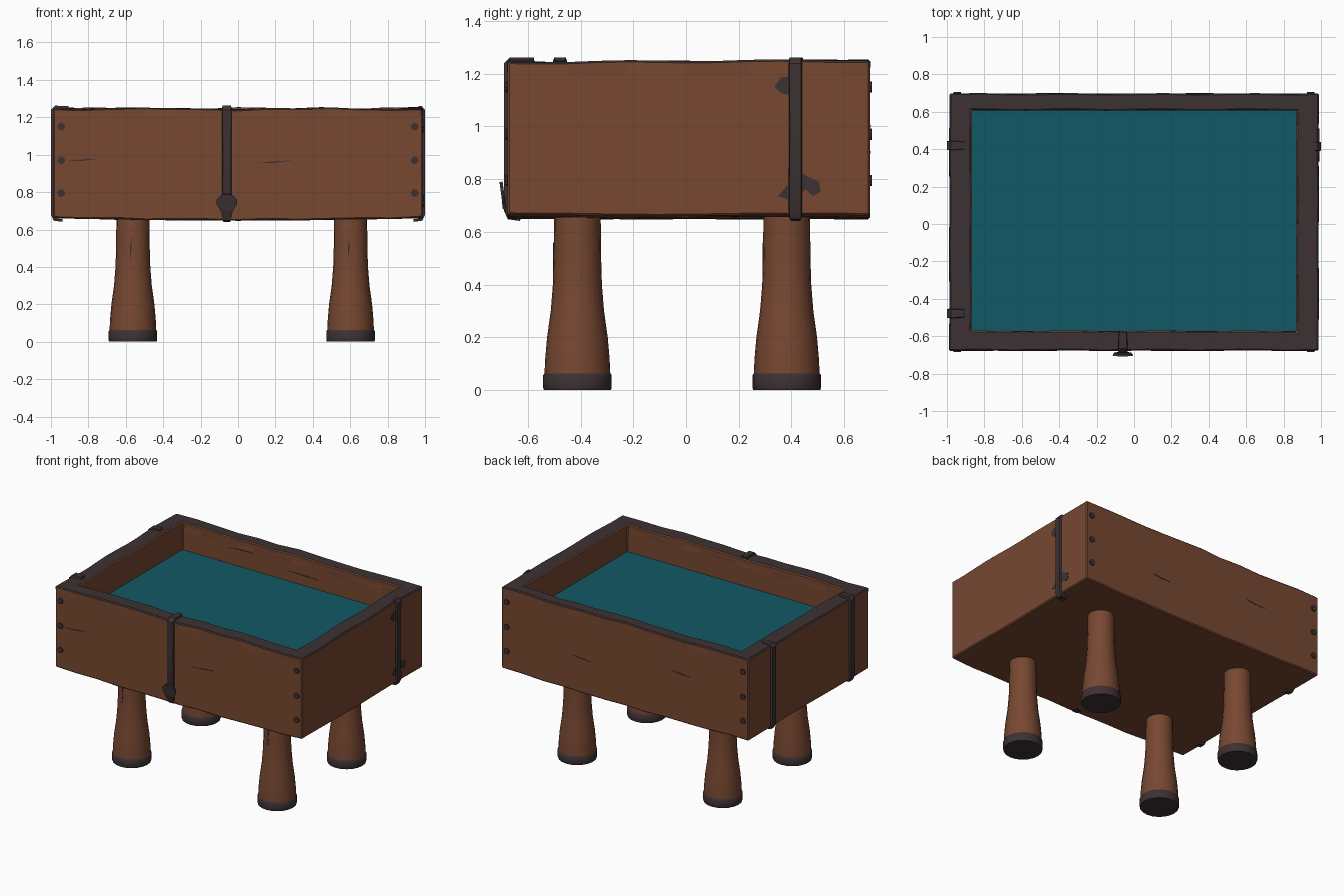
import bpy, bmesh, math
from mathutils import Matrix, Vector

if "Cube" in bpy.data.objects:
    bpy.data.objects.remove(bpy.data.objects["Cube"])


def material(name, rgb):
    m = bpy.data.materials.new(name)
    m.diffuse_color = (*rgb, 1)
    m.use_nodes = True
    m.node_tree.nodes["Principled BSDF"].inputs["Base Color"].default_value = m.diffuse_color
    return m


WOOD = material("brown wood", (0.185, 0.064, 0.031))
IRON = material("dark iron", (0.046, 0.031, 0.033))
WATER = material("teal water", (0.0058, 0.098, 0.132))


def make(name, bm, mats, smooth=None):
    bmesh.ops.recalc_face_normals(bm, faces=bm.faces)
    me = bpy.data.meshes.new(name)
    bm.to_mesh(me)
    bm.free()
    for m in mats:
        me.materials.append(m)
    ob = bpy.data.objects.new(name, me)
    bpy.context.collection.objects.link(ob)
    if smooth:
        bpy.context.view_layer.objects.active = ob
        ob.select_set(True)
        bpy.ops.object.shade_smooth_by_angle(angle=math.radians(smooth))
        ob.select_set(False)
    return ob


# Trough: block with a hollowed top, subdivided and gently warped
bm = bmesh.new()
bmesh.ops.create_cube(bm, size=1)
for v in bm.verts:
    v.co = Vector((v.co.x * 1.975, v.co.y * 1.375 + 0.01, 0.955 + v.co.z * 0.585))
top = max(bm.faces, key=lambda f: f.calc_center_median().z)
bmesh.ops.inset_region(bm, faces=[top], thickness=0.1)
for v in top.verts:
    v.co.x = math.copysign(0.87, v.co.x)
    v.co.y = 0.608 if v.co.y > 0 else -0.572
down = bmesh.ops.extrude_face_region(bm, geom=[top])
bmesh.ops.delete(bm, geom=[top], context='FACES_ONLY')
for v in down["geom"]:
    if isinstance(v, bmesh.types.BMVert):
        v.co.z = 1.02
bmesh.ops.subdivide_edges(bm, edges=bm.edges[:], cuts=11, use_grid_fill=True)
bmesh.ops.recalc_face_normals(bm, faces=bm.faces)
for f in bm.faces:
    f.material_index = 1 if f.normal.z > 0.7 and f.calc_center_median().z > 1.2 else 0
for v in bm.verts:
    x, y, z = v.co
    if z > 1.2:
        v.co.z += 0.004 * math.sin(7 * x + 2 * y) + 0.003 * math.sin(17 * x + 11 * y)
        v.co.y += 0.003 * math.sin(13 * x)
        v.co.x += 0.003 * math.sin(12 * y)
    elif z < 0.7:
        v.co.z -= 0.013 * (1 - x * x) + 0.003 * math.sin(15 * x + 6 * y)
trough = make("trough", bm, [WOOD, IRON])
bev = trough.modifiers.new("worn edges", 'BEVEL')
bev.width = 0.008
bev.limit_method = 'ANGLE'
bev.angle_limit = math.radians(60)

# Water surface
bm = bmesh.new()
bmesh.ops.create_grid(bm, x_segments=1, y_segments=1, size=1)
for v in bm.verts:
    v.co = Vector((v.co.x * 0.872, 0.018 + v.co.y * 0.592, 1.05))
make("water", bm, [WATER])


# Legs: flared round posts with an iron shoe
def lathe(name, profile, mat, x, y, sides=20):
    bm = bmesh.new()
    rings = []
    for r, z in profile:
        rings.append([bm.verts.new((x + r * math.cos(2 * math.pi * i / sides),
                                    y + r * math.sin(2 * math.pi * i / sides), z))
                      for i in range(sides)])
    for a, b in zip(rings, rings[1:]):
        for i in range(sides):
            j = (i + 1) % sides
            bm.faces.new((a[i], a[j], b[j], b[i]))
    bm.faces.new(rings[0])
    bm.faces.new(rings[-1])
    return make(name, bm, [mat], 40)


LEG = [(0.125, 0.06), (0.122, 0.12), (0.115, 0.2), (0.101, 0.3),
       (0.093, 0.4), (0.09, 0.5), (0.088, 0.69)]
SHOE = [(0.127, 0), (0.13, 0.008), (0.13, 0.056), (0.124, 0.064)]


# Flat plate from an outline on a wall; place maps (u, v, depth) to 3D
def plate(name, outline, depth, place, mat=IRON):
    bm = bmesh.new()
    lo = [bm.verts.new(place(u, v, -0.003)) for u, v in outline]
    hi = [bm.verts.new(place(u, v, depth)) for u, v in outline]
    bm.faces.new(lo)
    bm.faces.new(hi)
    for i in range(len(lo)):
        j = (i + 1) % len(lo)
        bm.faces.new((lo[i], lo[j], hi[j], hi[i]))
    make(name, bm, [mat])


def on_front(u, v, d): return (u, -0.6775 - d, v)
def on_back(u, v, d): return (u, 0.6975 + d, v)
def on_right(u, v, d): return (0.9875 + d, u, v)
def on_inner_back(u, v, d): return (u, 0.608 - d, v)


def crack(name, u, v, length, tilt, place):
    c, s = math.cos(tilt), math.sin(tilt)
    pts = [(-0.5, 0), (0, -0.004), (0.5, 0.003), (0.1, 0.005)]
    plate(name, [(u + a * length * c - b * s, v + a * length * s + b * c)
                 for a, b in pts], 0.002, place)


for sx, x in (("left", -0.562), ("right", 0.602)):
    for sy, y in (("front", -0.412), ("back", 0.382)):
        lathe(f"{sy}_{sx}_leg", LEG, WOOD, x, y)
        lathe(f"{sy}_{sx}_shoe", SHOE, IRON, x, y)
        crack(f"{sy}_{sx}_leg_crack", x - 0.01, 0.5, 0.12, 1.5,
              lambda u, v, d, y=y: (u, y - 0.09 - d, v))

# Wood cracks on the planks
for i, (u, v, n, t) in enumerate([(0.19, 0.96, 0.2, 0.06), (-0.84, 0.97, 0.18, 0.05)]):
    crack(f"front_crack_{i}", u, v, n, t, on_front)
for i, (u, v, n, t) in enumerate([(-0.4, 1.17, 0.2, 0.03), (0.1, 1.12, 0.25, -0.04)]):
    crack(f"inner_crack_{i}", u, v, n, t, on_inner_back)
for i, (u, v) in enumerate([(0.35, 0.9), (-0.45, 1.0)]):
    crack(f"back_crack_{i}", u, v, 0.15, 0.05, on_back)

# Nails at the corners of the long planks
for side, place in (("front", on_front), ("back", on_back)):
    for x in (-0.945, 0.945):
        for z in (0.795, 0.97, 1.15):
            plate("%s_nail" % side, [(x + 0.021 * math.cos(k * math.pi / 4),
                                      z + 0.021 * math.sin(k * math.pi / 4))
                                     for k in range(8)], 0.008, place)

# Rust stains beside the right strap
plate("upper_stain", [(0.395, 1.19), (0.36, 1.185), (0.335, 1.15), (0.36, 1.125), (0.395, 1.12)],
      0.003, on_right)
plate("lower_stain", [(0.43, 0.83), (0.46, 0.81), (0.505, 0.79), (0.51, 0.75), (0.48, 0.735),
                      (0.455, 0.76), (0.395, 0.72), (0.35, 0.735), (0.395, 0.79)],
      0.003, on_right)


# Iron straps: a bent ribbon following a side profile (distance out, height)
def strap(name, path, centre, place, thick=0.014):
    bm = bmesh.new()
    rows = []
    for i, (out, z, half) in enumerate(path):
        a = Vector(path[max(i - 1, 0)][:2])
        b = Vector(path[min(i + 1, len(path) - 1)][:2])
        t = (b - a).normalized()
        n = Vector((-t.y, t.x)) * thick
        rows.append([bm.verts.new(place(centre + w, o, h)) for w, o, h in (
            (-half, out, z), (half, out, z),
            (half * 0.85, out + n.x, z + n.y), (-half * 0.85, out + n.x, z + n.y))])
    for a, b in zip(rows, rows[1:]):
        for i in range(4):
            j = (i + 1) % 4
            bm.faces.new((a[i], a[j], b[j], b[i]))
    bm.faces.new(rows[0])
    bm.faces.new(rows[-1])
    make(name, bm, [IRON], 35)


def wrap(over):
    return [(-over, 1.247, 0.022), (-0.012, 1.248, 0.026), (-0.001, 1.238, 0.026),
            (-0.001, 1.0, 0.025), (-0.001, 0.68, 0.026), (-0.008, 0.66, 0.025),
            (-0.05, 0.655, 0.02)]


strap("front_strap", wrap(0.1), -0.06, lambda w, o, h: (w, -0.6775 - o, h))
strap("right_strap", wrap(0.02), 0.415, lambda w, o, h: (0.9875 + o, w, h))
for n, y in (("back", 0.42), ("front", -0.478)):
    strap(f"left_{n}_strap", wrap(0.08), y, lambda w, o, h: (-0.9875 - o, w, h))

# Curled hook at the foot of the front strap
strap("front_hook", [(0.0, 0.675, 0.024), (0.012, 0.69, 0.028), (0.014, 0.715, 0.042),
                     (0.016, 0.735, 0.054), (0.02, 0.76, 0.054), (0.022, 0.778, 0.038),
                     (0.024, 0.788, 0.02)],
      -0.06, lambda w, o, h: (w, -0.69 - o + 0.006, h), 0.012)
